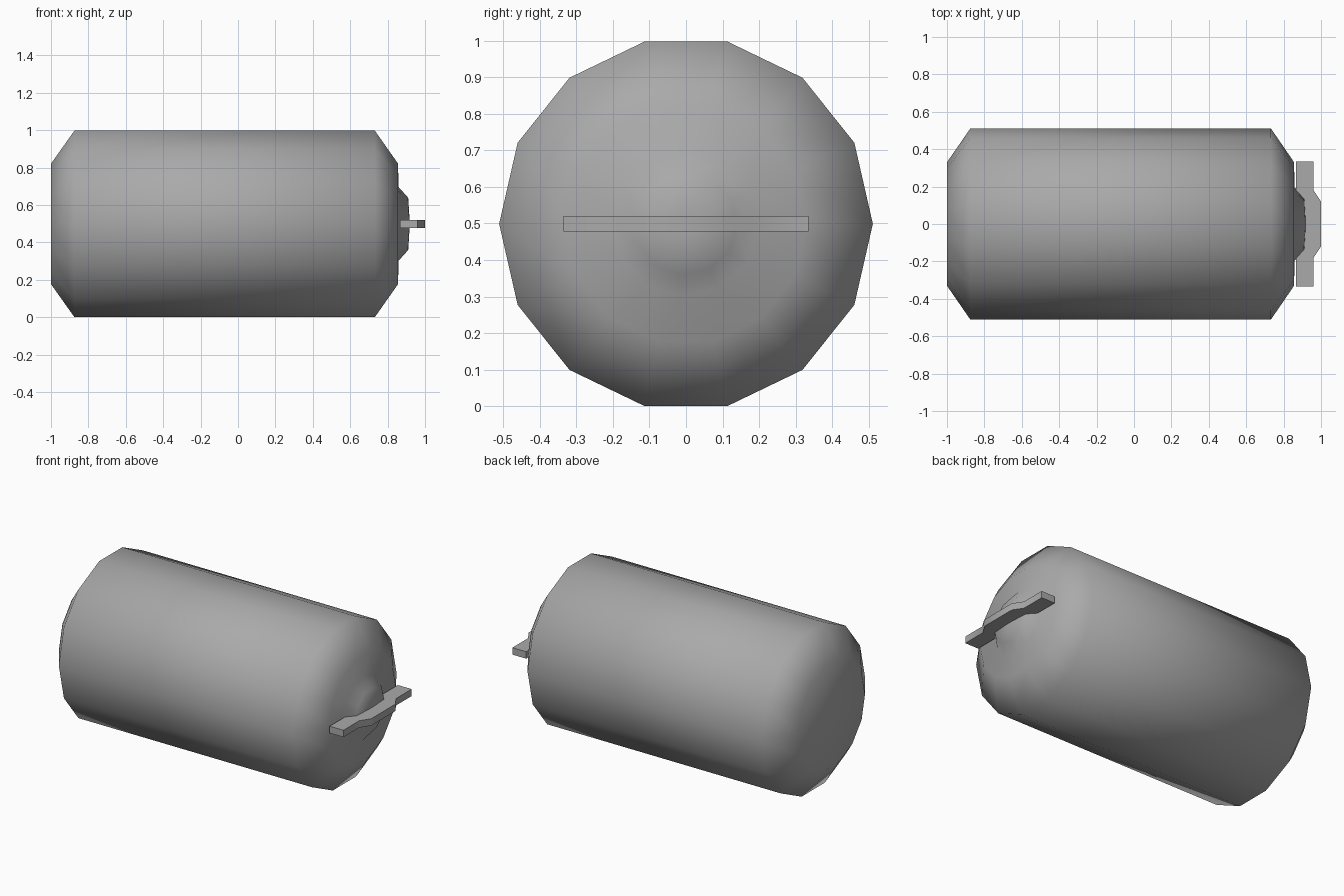
import bpy, bmesh
from math import sin, cos, pi, radians

if "Cube" in bpy.data.objects:
    bpy.data.objects.remove(bpy.data.objects["Cube"])

CENTRE_Z = 0.499

# Dark grey paint shared by all parts
paint = bpy.data.materials.new("grey_paint")
paint.diffuse_color = (0.4, 0.4, 0.4, 1.0)
paint.use_nodes = True
paint.node_tree.nodes["Principled BSDF"].inputs["Base Color"].default_value = paint.diffuse_color


def finish(name, bm, sharp_angle):
    """Smooth shading, keeping edges steeper than sharp_angle crisp."""
    bmesh.ops.recalc_face_normals(bm, faces=bm.faces)
    for f in bm.faces:
        f.smooth = True
    for e in bm.edges:
        e.smooth = e.calc_face_angle(0) < radians(sharp_angle)
    mesh = bpy.data.meshes.new(name)
    bm.to_mesh(mesh)
    bm.free()
    mesh.materials.append(paint)
    obj = bpy.data.objects.new(name, mesh)
    bpy.context.collection.objects.link(obj)
    return obj


def lathe_x(bm, profile, sides, phase=0.0):
    """Revolve (x, radius) rings around the long axis; return first and last ring."""
    rings = []
    for x, r in profile:
        rings.append([bm.verts.new((x, r * cos(phase + 2 * pi * i / sides),
                                    CENTRE_Z + r * sin(phase + 2 * pi * i / sides)))
                      for i in range(sides)])
    for a, b in zip(rings, rings[1:]):
        for i in range(sides):
            j = (i + 1) % sides
            bm.faces.new((a[i], a[j], b[j], b[i]))
    return rings[0], rings[-1]


def loop_edges(bm, ring):
    return [bm.edges.get((a, b)) for a, b in zip(ring, ring[1:] + ring[:1])]


# Tank: 14-sided body with bevelled ends, flowing into a low 12-sided dome
bm = bmesh.new()
back, front = lathe_x(bm, [(-1.0, 0.33), (-0.875, 0.511), (0.732, 0.511), (0.856, 0.33)], 14)
base, tip = lathe_x(bm, [(0.858, 0.198), (0.91, 0.14), (0.917, 0.03)], 12, radians(-3))
bm.faces.new(back)
bm.faces.new(tip)
bmesh.ops.bridge_loops(bm, edges=loop_edges(bm, front) + loop_edges(bm, base))
finish("tank", bm, 80)

# Turning handle: stepped bar profile, mirrored in y and extruded in z
half_outer = [(0.96, 0.335), (0.96, 0.18), (1.0, 0.12)]
half_inner = [(0.905, 0.12), (0.865, 0.18), (0.865, 0.335)]
outer = half_outer + [(x, -y) for x, y in reversed(half_outer)]
inner = [(x, -y) for x, y in reversed(half_inner)] + half_inner
bm = bmesh.new()
low, high = ([bm.verts.new((x, y, z)) for x, y in outer + inner] for z in (0.478, 0.521))
n = len(low)
# top and bottom split into strips across the bar
for level in (low, high):
    for i in range(5):
        bm.faces.new((level[i], level[i + 1], level[n - 2 - i], level[n - 1 - i]))
for i in range(n):
    j = (i + 1) % n
    bm.faces.new((low[i], low[j], high[j], high[i]))
finish("handle", bm, 60)
